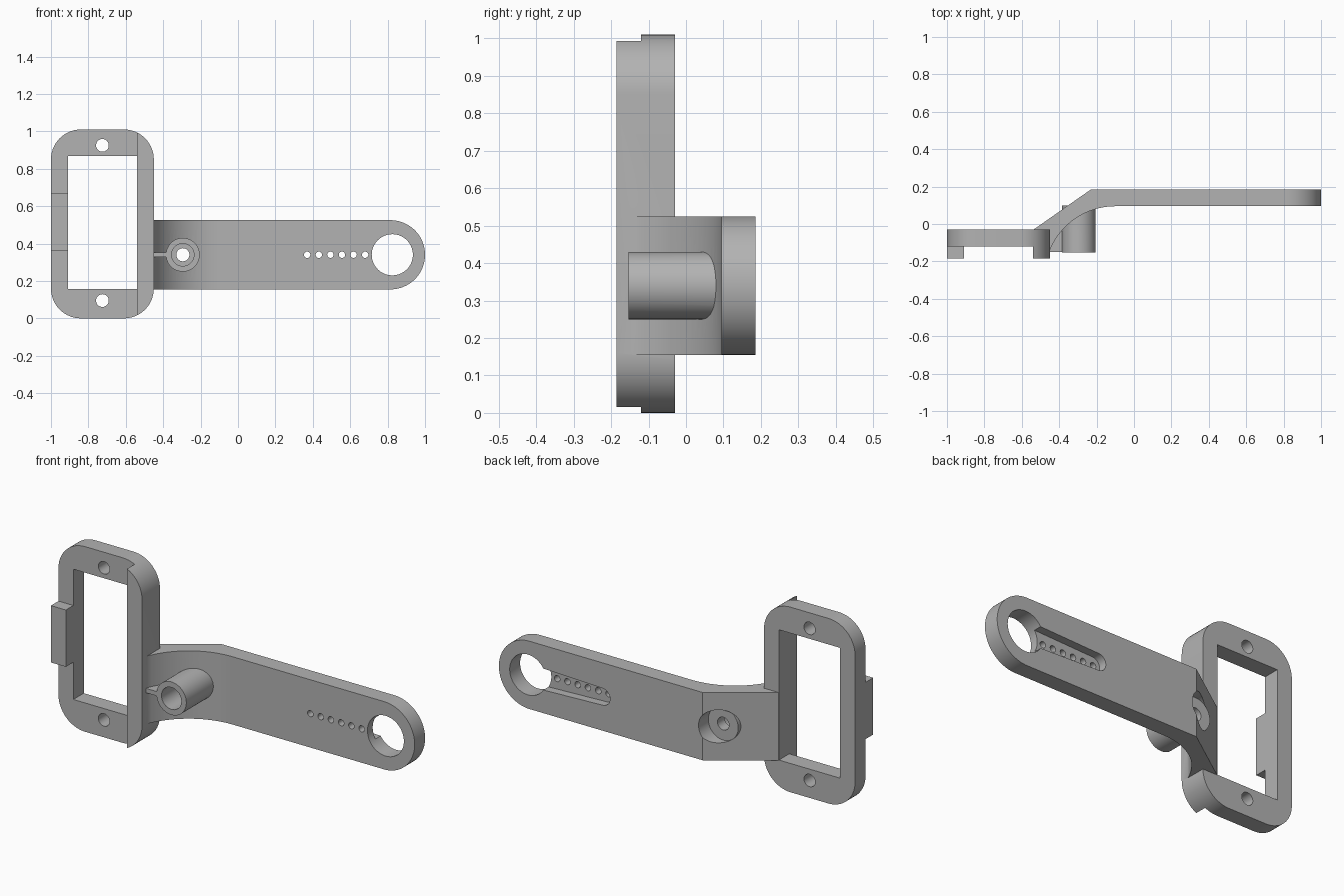
import bpy, bmesh, math

if "Cube" in bpy.data.objects:
    bpy.data.objects.remove(bpy.data.objects["Cube"])

grey = bpy.data.materials.new("plain_grey")
grey.diffuse_color = (0.45, 0.45, 0.45, 1)
grey.use_nodes = True
grey.node_tree.nodes["Principled BSDF"].inputs["Base Color"].default_value = grey.diffuse_color


def prism(name, pts, lo, hi, along="y"):
    """Extrude a closed outline: (x, z) points along y, or (x, y) points along z."""
    put = (lambda p, d: (p[0], d, p[1])) if along == "y" else (lambda p, d: (p[0], p[1], d))
    bm = bmesh.new()
    a = [bm.verts.new(put(p, lo)) for p in pts]
    b = [bm.verts.new(put(p, hi)) for p in pts]
    bm.faces.new(a)
    bm.faces.new(b[::-1])
    for i in range(len(pts)):
        j = (i + 1) % len(pts)
        bm.faces.new((a[i], b[i], b[j], a[j]))
    bmesh.ops.recalc_face_normals(bm, faces=bm.faces)
    me = bpy.data.meshes.new(name)
    bm.to_mesh(me)
    bm.free()
    me.materials.append(grey)
    ob = bpy.data.objects.new(name, me)
    bpy.context.collection.objects.link(ob)
    return ob


def arc(cx, cy, r, a0, a1, n):
    return [(cx + r * math.cos(math.radians(a0 + (a1 - a0) * i / n)),
             cy + r * math.sin(math.radians(a0 + (a1 - a0) * i / n))) for i in range(n + 1)]


def circle(cx, cz, r, n=48):
    return arc(cx, cz, r, 0, 360, n)[:-1]


def rect(x0, z0, x1, z1):
    return [(x0, z0), (x1, z0), (x1, z1), (x0, z1)]


def combine(ob, tool, op="DIFFERENCE"):
    """Apply a boolean and discard the tool."""
    bpy.context.view_layer.objects.active = ob
    m = ob.modifiers.new("bool", "BOOLEAN")
    m.operation, m.solver, m.object = op, "EXACT", tool
    bpy.ops.object.modifier_apply(modifier=m.name)
    bpy.data.objects.remove(tool, do_unlink=True)


ZC = 0.34            # centre height of the arm
BX = -0.295          # centre of the boss

# Rectangular frame with rounded corners, raised right rail and left tab
R = 0.16
outline = (arc(-0.45 - R, 1.01 - R, R, 0, 90, 14) + arc(-1 + R, 1.01 - R, R, 90, 180, 14)
           + arc(-1 + R, R, R, 180, 270, 14) + arc(-0.45 - R, R, R, 270, 360, 14))
bracket = prism("bracket", outline, -0.185, -0.03)
combine(bracket, prism("window", rect(-0.91, 0.157, -0.54, 0.868), -0.4, 0.2))
combine(bracket, prism("front_step", [(-1.1, -0.1), (-0.54, -0.1), (-0.54, 1.1), (-1.1, 1.1),
                                      (-1.1, 0.67), (-0.91, 0.67), (-0.91, 0.36), (-1.1, 0.36)],
                       -0.3, -0.12))
for z in (0.095, 0.925):
    combine(bracket, prism("screw_hole", circle(-0.725, z, 0.034, 32), -0.4, 0.2))

# Arm: plan profile with curved front, trimmed to a rounded end
profile = ([(-0.5, -0.14)] + arc(-0.1, -0.283, 0.378, 158, 90, 18)
           + [(1.05, 0.095), (1.05, 0.185), (-0.23, 0.185), (-0.539, -0.031), (-0.5, -0.06)])
arm = prism("arm", profile, ZC - 0.185, ZC + 0.185, "z")
rounded = [(-0.7, ZC - 0.3), (0.6, ZC - 0.3), (0.6, ZC - 0.185)] \
    + arc(0.815, ZC, 0.185, -90, 90, 40) + [(0.6, ZC + 0.185), (0.6, ZC + 0.3), (-0.7, ZC + 0.3)]
combine(arm, prism("end_trim", rounded, -0.5, 0.5), "INTERSECT")

# Tapered pocket on the back, row of small holes and the large end hole
slot = arc(0.375, ZC, 0.046, 90, 270, 16) + [(0.82, ZC - 0.062), (0.82, ZC + 0.062)]
combine(arm, prism("slot", slot, 0.14, 0.3))
for i in range(6):
    combine(arm, prism("small_hole", circle(0.37 + 0.062 * i, ZC, 0.017, 20), 0, 0.3))
combine(arm, prism("end_hole", circle(0.825, ZC, 0.11, 56), 0, 0.3))

# Recess in the sloped back behind the boss, then the boss and its thin rib
combine(arm, prism("back_recess", circle(BX, ZC, 0.09), 0.06, 0.4))
combine(arm, prism("boss", circle(BX, ZC, 0.0902), -0.153, 0.1), "UNION")
combine(arm, prism("rib", rect(-0.47, ZC - 0.012, -0.36, ZC + 0.012), -0.15, -0.02), "UNION")
combine(arm, prism("counterbore", circle(BX, ZC, 0.06, 40), -0.4, 0.04))
combine(arm, prism("boss_hole", circle(BX, ZC, 0.035, 32), -0.4, 0.4))

# One solid bracket
combine(bracket, arm, "UNION")
bpy.ops.object.select_all(action="DESELECT")
bracket.select_set(True)
bpy.context.view_layer.objects.active = bracket
bpy.ops.object.shade_smooth_by_angle(angle=math.radians(30))
